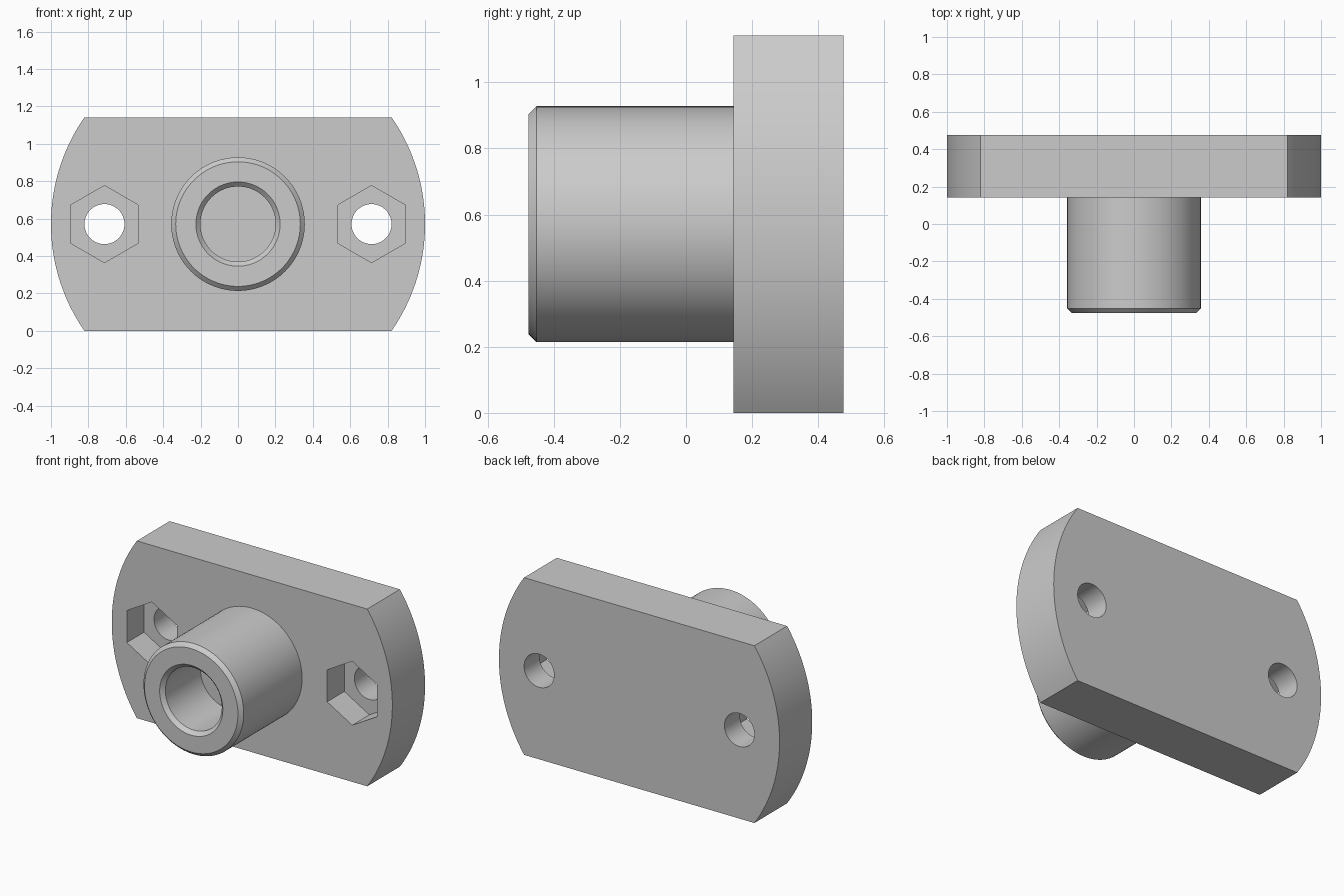
import bpy, bmesh, math
from mathutils import Matrix, Vector

cube = bpy.data.objects.get("Cube")
if cube:
    bpy.data.objects.remove(cube, do_unlink=True)

MID_Z = 0.571                     # height of the shared centre line
FRONT, FACE, BACK = -0.476, 0.143, 0.476
BEVEL = 0.024

grey = bpy.data.materials.new("plain grey")
grey.use_nodes = True
colour = (0.6, 0.6, 0.6, 1)
grey.diffuse_color = colour
grey.node_tree.nodes["Principled BSDF"].inputs["Base Color"].default_value = colour


def finish(bm, name):
    bmesh.ops.recalc_face_normals(bm, faces=bm.faces)
    mesh = bpy.data.meshes.new(name)
    bm.to_mesh(mesh)
    bm.free()
    mesh.materials.append(grey)
    obj = bpy.data.objects.new(name, mesh)
    bpy.context.collection.objects.link(obj)
    return obj


def prism(name, outline, y0, y1):
    """Extrude an (x, z) outline from y0 to y1."""
    bm = bmesh.new()
    face = bm.faces.new([bm.verts.new((x, y0, z)) for x, z in outline])
    ext = bmesh.ops.extrude_face_region(bm, geom=[face])["geom"]
    moved = [v for v in ext if isinstance(v, bmesh.types.BMVert)]
    bmesh.ops.translate(bm, verts=moved, vec=(0, y1 - y0, 0))
    return finish(bm, name)


def ring(x, radius, count, start=0):
    angles = [start + math.tau * i / count for i in range(count)]
    return [(x + radius * math.cos(a), MID_Z + radius * math.sin(a)) for a in angles]


def lathe(name, profile, steps=96):
    """Turn an (r, y) profile around the centre line."""
    bm = bmesh.new()
    verts = [bm.verts.new((r, y, MID_Z)) for r, y in profile]
    edges = [bm.edges.new(pair) for pair in zip(verts, verts[1:])]
    bmesh.ops.spin(bm, geom=verts + edges, cent=(0, 0, MID_Z), axis=(0, 1, 0),
                   angle=math.tau, steps=steps)
    bmesh.ops.remove_doubles(bm, verts=bm.verts, dist=1e-5)
    return finish(bm, name)


def combine(target, other, operation):
    mod = target.modifiers.new(operation.lower(), 'BOOLEAN')
    mod.operation, mod.object, mod.solver = operation, other, 'EXACT'
    bpy.context.view_layer.objects.active = target
    bpy.ops.object.modifier_apply(modifier=mod.name)
    bpy.data.objects.remove(other, do_unlink=True)


# Flange plate: a disc with its top and bottom cut flat
corner = math.asin(MID_Z)
arc = [corner * (i / 24 - 1) for i in range(49)]
side = [(math.cos(a), MID_Z + math.sin(a)) for a in arc]
outline = side + [(-x, z) for x, z in reversed(side)]
flange = prism("mounting_flange", outline, FACE, BACK)

# Chamfered boss with a blind bore, set into the plate
outer, bore, floor_y = 0.357, 0.201, -0.095
boss = lathe("boss", [
    (0, floor_y), (bore, floor_y), (bore, FRONT + BEVEL), (bore + BEVEL, FRONT),
    (outer - BEVEL, FRONT), (outer, FRONT + BEVEL), (outer, FACE + 0.1), (0, FACE + 0.1)])
combine(flange, boss, 'UNION')

# Bolt holes with hexagonal nut pockets on the front
for x in (-0.714, 0.714):
    hole = prism("bolt_hole", ring(x, 0.107, 64), FACE - 0.1, BACK + 0.1)
    combine(flange, hole, 'DIFFERENCE')
    pocket = prism("nut_pocket", ring(x, 0.206, 6, math.pi / 6), FACE - 0.1, FACE + 0.175)
    combine(flange, pocket, 'DIFFERENCE')

# Smooth the round walls, keep the edges sharp
bpy.ops.object.select_all(action='DESELECT')
flange.select_set(True)
bpy.context.view_layer.objects.active = flange
bpy.ops.object.shade_smooth_by_angle(angle=math.radians(30))
